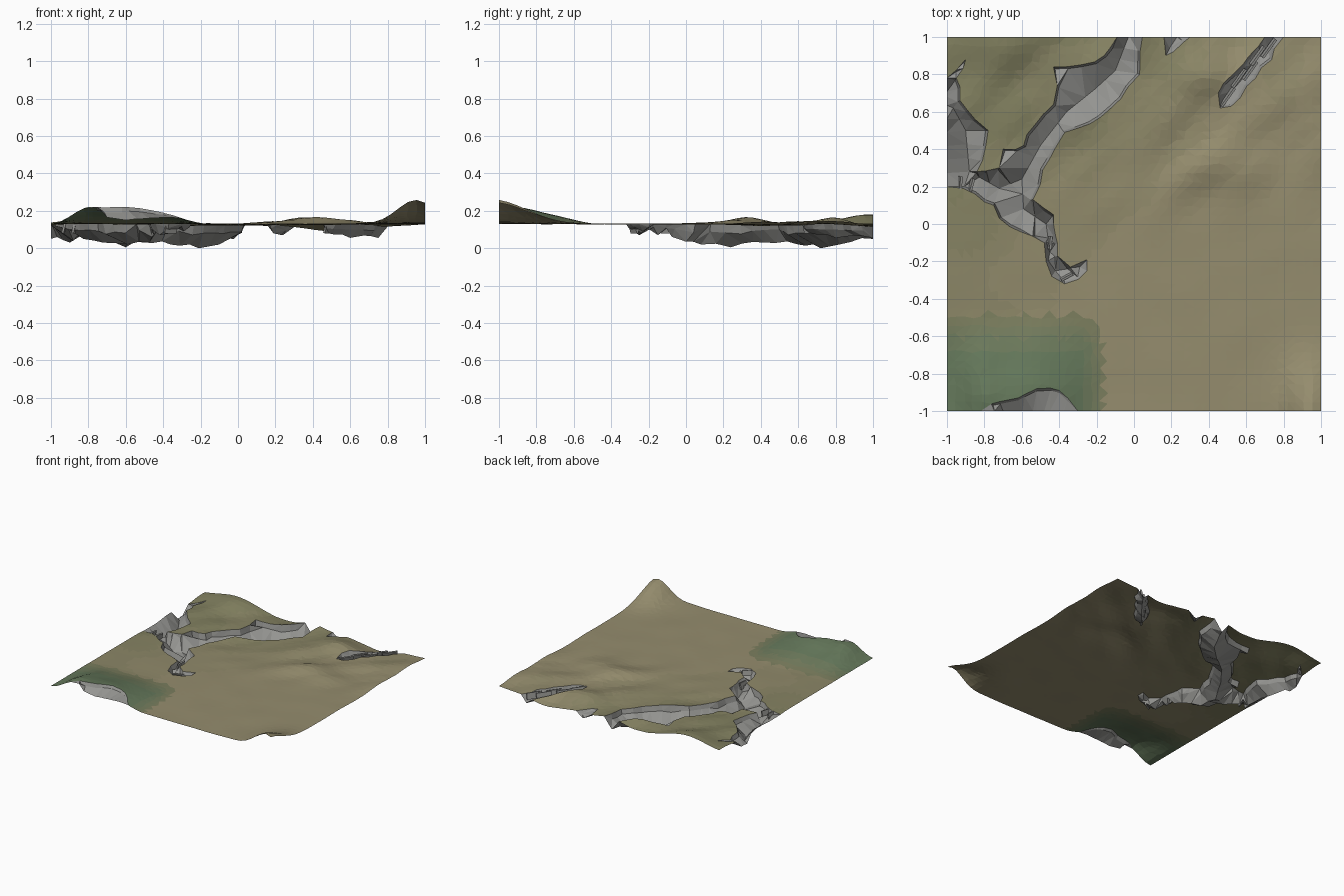
import bpy, math, random
from mathutils import Vector, noise
from mathutils.geometry import delaunay_2d_cdt

if "Cube" in bpy.data.objects:
    bpy.data.objects.remove(bpy.data.objects["Cube"])

random.seed(4)

# Outlines of the eroded areas
CANYON = [(.045, 1), (.03, .8), (-.07, .67), (-.18, .57), (-.37, .49), (-.45, .35), (-.54, .13),
          (-.43, .05), (-.42, -.06), (-.41, -.17), (-.34, -.23), (-.25, -.19), (-.25, -.25),
          (-.37, -.32), (-.44, -.28), (-.47, -.2), (-.48, -.1), (-.61, -.04), (-.72, .03),
          (-.75, .1), (-.85, .16), (-1, .2), (-1, .78), (-.9, .88), (-.95, .78), (-.93, .66),
          (-.85, .56), (-.78, .5), (-.81, .34), (-.84, .28), (-.72, .3), (-.7, .4), (-.59, .42),
          (-.53, .53), (-.43, .64), (-.41, .74), (-.43, .84), (-.29, .85), (-.16, .9), (-.09, 1)]
FISSURE = [(.45, .7), (.46, .62), (.52, .63), (.65, .78), (.8, 1), (.7, 1), (.58, .85)]
GULLY = [(.16, 1), (.17, .9), (.21, .92), (.3, 1)]
SCARP = [(-.82, -1), (-.72, -.95), (-.62, -.93), (-.52, -.88), (-.4, -.89), (-.3, -1)]
# Valley floors (x, y, z)
FLOORS = [
    [(-.03, 1, .05), (-.1, .82, .02), (-.21, .72, 0), (-.36, .6, .02), (-.5, .42, .03), (-.6, .24, .005),
     (-.72, .19, .03), (-.88, .28, .04), (-.9, .5, .03), (-1, .68, .055)],
    [(-.6, .24, .005), (-.59, .08, .02), (-.47, 0, .035), (-.45, -.15, .07), (-.42, -.25, .07), (-.29, -.23, .09)],
    [(.48, .66, .08), (.6, .8, .055), (.75, 1, .055)],
    [(.19, .94, .08), (.24, 1, .07)],
    [(-.7, -1, .165), (-.6, -1, .15), (-.48, -1, .16), (-.38, -1, .165)]]


def bump(x, y, cx, cy, rx, ry, h):
    return h * math.exp(-((x - cx) / rx) ** 2 - ((y - cy) / ry) ** 2)


def smooth(a, b, t):
    t = min(1, max(0, (t - a) / (b - a)))
    return t * t * (3 - 2 * t)


def ground(x, y):
    """Height of the open land: plain, dunes and hills."""
    u, v = (x - y) * .707, (x + y) * .707
    z = .13 + .004 * noise.noise((x * 4, y * 4, 0))
    dune = noise.noise((u * 5, v * 1.8, 3))
    z += .03 * smooth(-.15, .4, y) * max(-.3, dune)
    z += bump(x, y, .45, .32, .2, .13, .035) + bump(x, y, .4, .78, .15, .1, .035)
    z += bump(x, y, .95, .55, .12, .15, .02) + bump(x, y, -.72, 1, .2, .16, .05)
    z += bump(x, y, .95, -1.03, .14, .25, .13)
    z -= bump(x, y, .55, 1.03, .28, .13, .05) + bump(x, y, -.25, 1.03, .25, .12, .02)
    hill = smooth(-1, -.78, x) * smooth(.15, .52, -x) * smooth(.45, .95, -y)
    return z + hill * (.088 + .012 * noise.noise((x * 6, y * 6, 8)))


def seg_near(p, a, b):
    d = b - a
    t = max(0, min(1, (p - a).dot(d) / d.dot(d)))
    return a + d * t


def floor_near(p):
    """Closest valley floor point, with its height."""
    best = None
    for line in FLOORS:
        for a, b in zip(line, line[1:]):
            a2, b2 = Vector(a[:2]), Vector(b[:2])
            q = seg_near(p, a2, b2)
            dist = (p - q).length
            if best is None or dist < best[0]:
                t = (q - a2).length / (b2 - a2).length
                best = (dist, q, a[2] + (b[2] - a[2]) * t)
    return best


def inside(p, poly):
    hit = False
    for (x1, y1), (x2, y2) in zip(poly, poly[1:] + poly[:1]):
        if (y1 > p.y) != (y2 > p.y) and p.x < (x2 - x1) * (p.y - y1) / (y2 - y1) + x1:
            hit = not hit
    return hit


def jagged(poly):
    """Subdivide an outline and roughen it away from the map border."""
    out = []
    for a, b in zip(poly, poly[1:] + poly[:1]):
        a, b = Vector(a), Vector(b)
        border = any(abs(a[i]) == 1 and a[i] == b[i] for i in (0, 1))
        n = max(1, round((b - a).length / .07))
        for k in range(n):
            p = a.lerp(b, k / n)
            if k and not border:
                p += Vector((random.uniform(-.014, .014), random.uniform(-.014, .014)))
            out.append((p.x, p.y))
    return out


rims = [jagged(p) for p in (CANYON, FISSURE, GULLY, SCARP)]
pts, zs, edges = [], [], []


def add(x, y, z):
    pts.append(Vector((x, y)))
    zs.append(z)
    return len(pts) - 1


# Rim edges and the steep lip just inside them
for rim in rims:
    ids = []
    for x, y in rim:
        border = abs(x) == 1 or abs(y) == 1
        dist, q, fz = floor_near(Vector((x, y)))
        top = ground(x, y)
        if border:
            z = top if dist > .035 else fz
        else:
            z = top
            p = Vector((x, y)).lerp(q, min(.5, .013 / max(dist, .001)))
            if inside(p, rim):
                add(p.x, p.y, top + (fz - top) * random.uniform(.3, .5))
        ids.append(add(x, y, z))
    edges += list(zip(ids, ids[1:] + ids[:1]))

# Valley floor points
for line in FLOORS:
    for a, b in zip(line, line[1:]):
        n = max(1, round(math.dist(a, b) / .07))
        for k in range(n):
            x, y, z = (a[i] + (b[i] - a[i]) * k / n for i in range(3))
            add(x, y, z + (random.uniform(0, .015) if k else 0))
    add(*line[-1])

# Open land grid, kept clear of the rims
N = 44
for i in range(N + 1):
    for j in range(N + 1):
        x, y = -1 + 2 * i / N, -1 + 2 * j / N
        if 0 < i < N and 0 < j < N:
            x += random.uniform(-.008, .008)
            y += random.uniform(-.008, .008)
        p = Vector((x, y))
        if any(inside(p, r) for r in rims):
            continue
        if any((p - seg_near(p, Vector(a), Vector(b))).length < .015
               for r in rims for a, b in zip(r, r[1:] + r[:1])):
            continue
        add(x, y, ground(x, y))

co, _, tris, src, _, _ = delaunay_2d_cdt(pts, edges, [], 0, 1e-5)
verts = [(c.x, c.y, zs[s[0]] if s else ground(c.x, c.y)) for c, s in zip(co, src)]


def material(name, rgb):
    m = bpy.data.materials.new(name)
    m.diffuse_color = (*rgb, 1)
    m.use_nodes = True
    m.node_tree.nodes["Principled BSDF"].inputs["Base Color"].default_value = m.diffuse_color
    return m


SAND, OLIVE, GREEN = (.30, .265, .155), (.22, .215, .115), (.13, .19, .105)
mix = lambda a, b, t: tuple(p + (q - p) * t for p, q in zip(a, b))
mats = [material("rock", (.30, .30, .285))]
mats += [material(f"sand_{k}", mix(SAND, OLIVE, k / 4)) for k in range(5)]
mats += [material(f"grass_{k}", mix(OLIVE, GREEN, k / 4)) for k in range(1, 5)]


def land_colour(x, y):
    g = smooth(.4, .75, -y) * smooth(.12, .3, -x)
    if g > .15:
        return 5 + max(1, round(g * 4))
    return 1 + round(4 * smooth(-.1, 1.1, (y - x) * .6 + .1 + .3 * noise.noise((x * 3, y * 3, 5))))


def build(name, faces, colour):
    used = sorted({i for f in faces for i in f})
    remap = {v: k for k, v in enumerate(used)}
    me = bpy.data.meshes.new(name)
    me.from_pydata([verts[i] for i in used], [], [[remap[i] for i in f] for f in faces])
    for m in mats:
        me.materials.append(m)
    for f in me.polygons:
        f.material_index = colour(f.center.x, f.center.y)
    bpy.context.collection.objects.link(bpy.data.objects.new(name, me))


# Split triangles into land and rock parts
parts = {n: [] for n in ("canyon", "fissure", "gully", "scarp", "land")}
for t in tris:
    c = sum((co[i] for i in t), Vector((0, 0))) / 3
    name = next((n for n, r in zip(parts, rims) if inside(c, r)), "land")
    parts[name].append(t)
for name, faces in parts.items():
    build(name, faces, land_colour if name == "land" else lambda x, y: 0)

# Thin rock slabs standing along the fissure and the tight canyon bends
slabs = [(.5, .68, .95), (.56, .78, .95), (.62, .82, .95), (.66, .9, .95), (.72, .94, .95),
         (-.93, .22, 1.5), (-.87, .21, 1.3), (-.45, -.1, 1.5), (-.36, -.28, .5)]
for k, (x, y, ang) in enumerate(slabs):
    bpy.ops.mesh.primitive_cube_add(size=1, location=(x, y, .105), rotation=(.25, 0, ang))
    ob = bpy.context.object
    ob.name = f"rock_slab_{k + 1}"
    ob.scale = (.12 if k < 5 else .07, .012, .05)
    ob.data.materials.append(mats[0])
